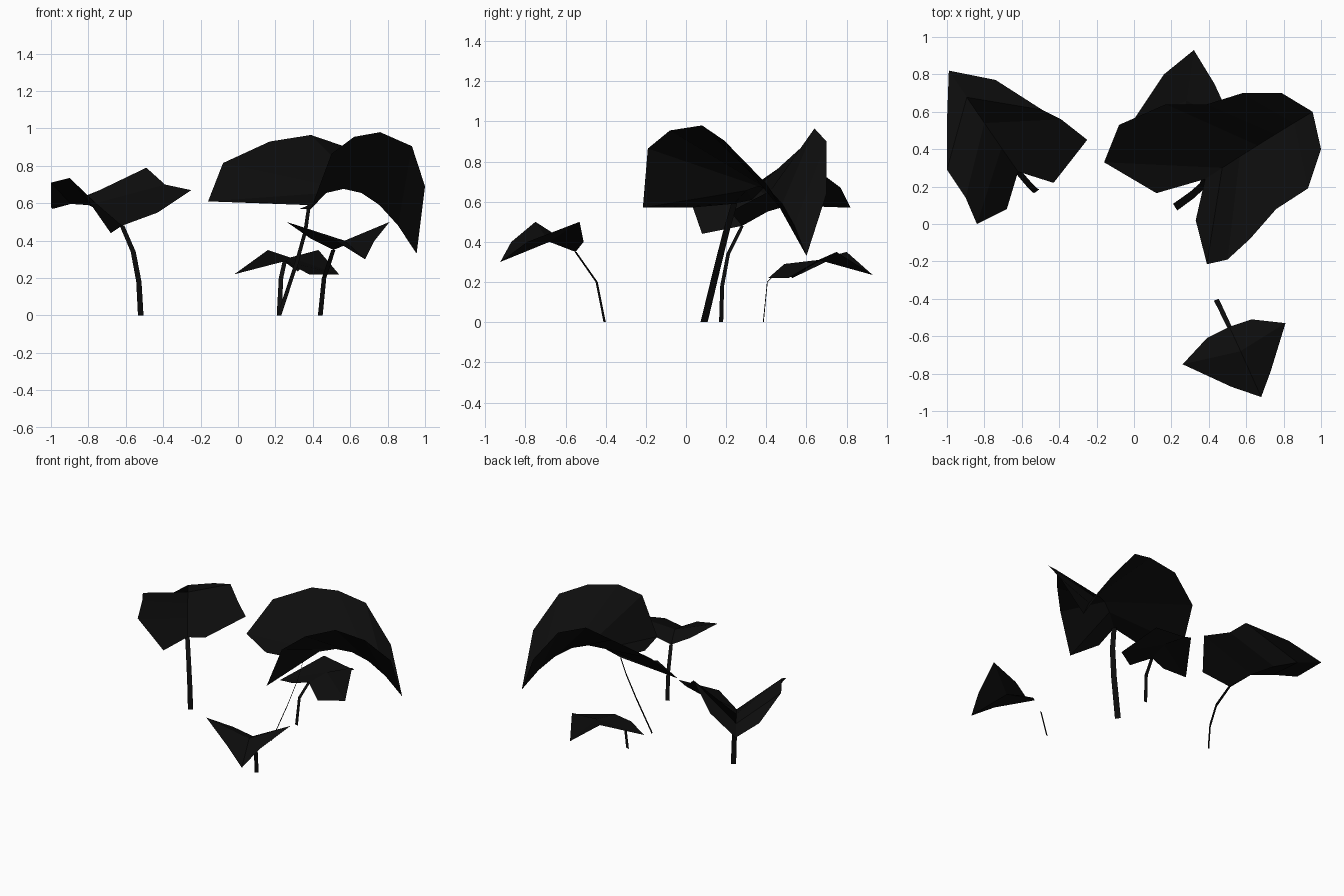
import bpy
import bmesh
from mathutils import Vector

# Remove the default cube only
default_cube = bpy.data.objects.get("Cube")
if default_cube:
    bpy.data.objects.remove(default_cube, do_unlink=True)

# Single near-black plant colour
plant_black = bpy.data.materials.new("plant_black")
plant_black.use_nodes = True
colour = (0.004, 0.004, 0.004, 1)
plant_black.diffuse_color = colour
shader = plant_black.node_tree.nodes["Principled BSDF"]
shader.inputs["Base Color"].default_value = colour
shader.inputs["Roughness"].default_value = 0.8


def finish(name, bm):
    """Turn a bmesh into a named object with the plant colour."""
    bmesh.ops.recalc_face_normals(bm, faces=bm.faces)
    mesh = bpy.data.meshes.new(name)
    bm.to_mesh(mesh)
    bm.free()
    mesh.materials.append(plant_black)
    part = bpy.data.objects.new(name, mesh)
    bpy.context.scene.collection.objects.link(part)
    return part


def midrib(base, middle, tip, count):
    """Points of a curved midrib passing through its middle point."""
    base, middle, tip = Vector(base), Vector(middle), Vector(tip)
    control = middle * 2 - (base + tip) / 2
    points = []
    for step in range(count + 1):
        t = step / count
        points.append(base * (1 - t) ** 2 + control * 2 * t * (1 - t) + tip * t * t)
    return points


def make_leaf(name, base, middle, tip, edges):
    """Folded heart-shaped leaf: a midrib with a row of quads to each side."""
    bm = bmesh.new()
    rib = [bm.verts.new(p) for p in midrib(base, middle, tip, len(edges[0]) - 1)]
    for edge in edges:
        rim = [bm.verts.new(p) for p in edge]
        for i in range(len(rim) - 1):
            bm.faces.new((rib[i], rim[i], rim[i + 1], rib[i + 1]))
    return finish(name, bm)


def make_stem(name, path, heading, width):
    """Flat ribbon stem, lying across the direction the leaf points in."""
    across = Vector((-heading.y, heading.x, 0)).normalized()
    bm = bmesh.new()
    previous = None
    for i, point in enumerate(path):
        half = across * width * (1 - 0.2 * i / len(path)) / 2
        pair = [bm.verts.new(Vector(point) + side * half) for side in (-1, 1)]
        if previous:
            bm.faces.new((previous[0], previous[1], pair[1], pair[0]))
        previous = pair
    return finish(name, bm)


def make_plant(name, stem, middle, tip, left, right, width):
    """One stem whose top carries one leaf."""
    base = stem[-1]
    make_stem(name + "_stem", stem, Vector(tip) - Vector(base), width)
    make_leaf(name + "_leaf", base, middle, tip, (left, right))


# Small plant at the front
make_plant(
    "front",
    stem=[(.44, -.405, 0), (.46, -.445, .2), (.51, -.55, .35)],
    middle=(.57, -.68, .4),
    tip=(.68, -.925, .3),
    left=[(.63, -.51, .4), (.81, -.53, .5), (.73, -.79, .4)],
    right=[(.39, -.61, .41), (.26, -.75, .5), (.52, -.87, .4)],
    width=.028,
)

# Low plant at the back, under the large leaf
make_plant(
    "back",
    stem=[(.22, .385, 0), (.23, .405, .2), (.25, .49, .29)],
    middle=(.28, .66, .31),
    tip=(.32, .93, .235),
    left=[(.13, .47, .26), (-.02, .53, .22), (.16, .8, .35)],
    right=[(.38, .41, .22), (.54, .51, .22), (.43, .75, .35)],
    width=.026,
)

# Medium plant on the right
make_plant(
    "right",
    stem=[(-.52, .175, 0), (-.53, .18, .18), (-.56, .21, .34), (-.62, .28, .48)],
    middle=(-.8, .54, .59),
    tip=(-.99, .82, .57),
    left=[(-.68, .08, .44), (-.84, 0, .67), (-.9, .14, .735),
          (-1, .29, .71), (-1, .55, .58)],
    right=[(-.43, .22, .55), (-.25, .45, .67), (-.39, .56, .7),
           (-.49, .61, .79), (-.74, .77, .67)],
    width=.036,
)

# Large arching plant on the left
make_plant(
    "left",
    stem=[(.22, .09, 0), (.31, .155, .27), (.36, .2, .45), (.38, .24, .59)],
    middle=(.66, .42, .655),
    tip=(.955, .6, .33),
    left=[(.12, .165, .605), (-.16, .33, .61), (-.08, .53, .815), (.17, .64, .93),
          (.39, .64, .965), (.58, .7, .9), (.79, .7, .64)],
    right=[(.33, .02, .57), (.39, -.215, .57), (.5, -.19, .865), (.62, -.08, .955),
           (.76, .08, .98), (.93, .19, .905), (1, .4, .69)],
    width=.042,
)
